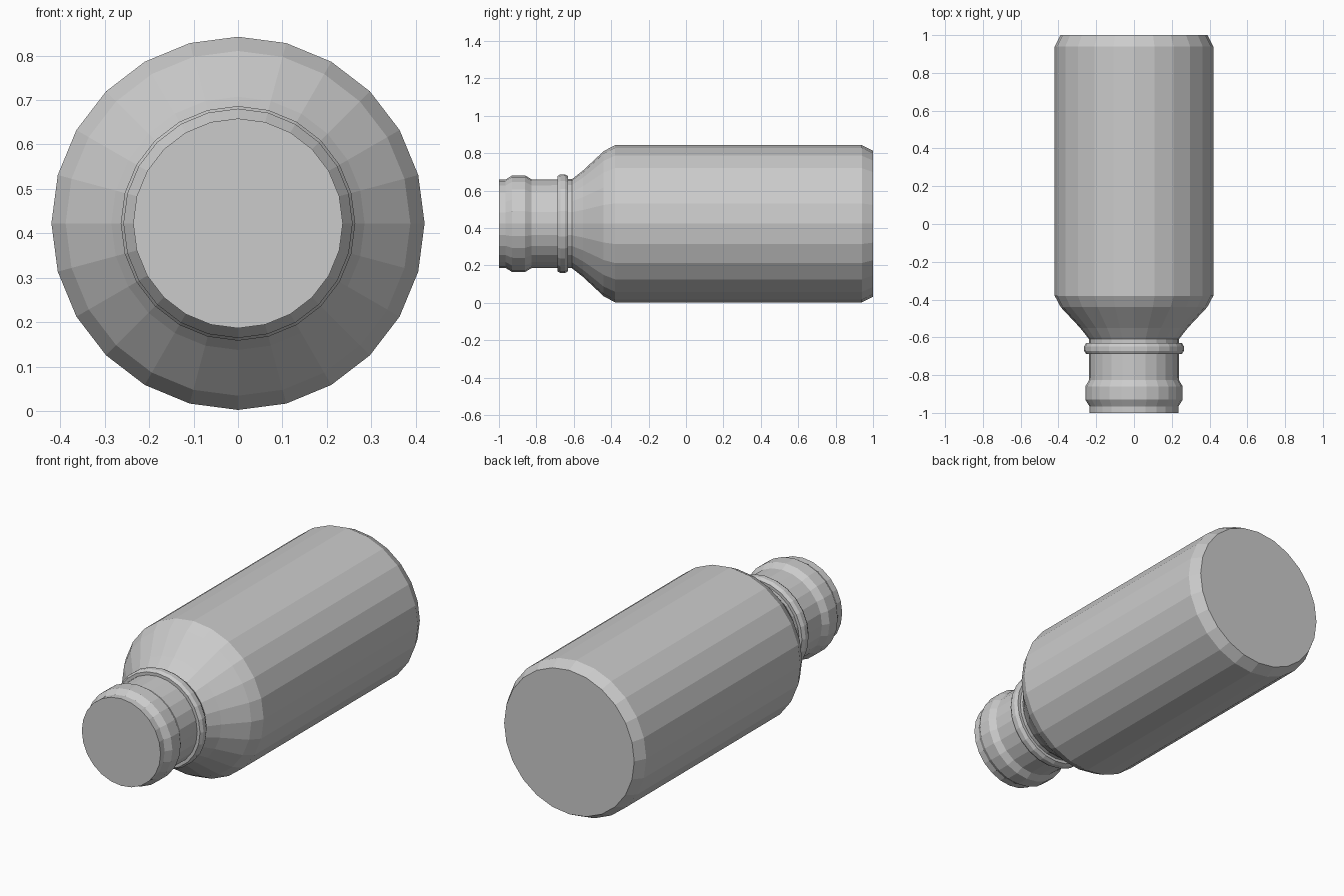
import bpy, bmesh
from math import sin, cos, pi

if "Cube" in bpy.data.objects:
    bpy.data.objects.remove(bpy.data.objects["Cube"])

SIDES = 24
CENTRE_Z = 0.4225


def lathe(name, profile, closed=False):
    """Revolve (y, radius) points around the horizontal y axis."""
    bm = bmesh.new()
    rings = []
    for y, r in profile:
        rings.append([bm.verts.new((r * sin(2 * pi * i / SIDES), y,
                                    CENTRE_Z + r * cos(2 * pi * i / SIDES)))
                      for i in range(SIDES)])
    pairs = list(zip(rings, rings[1:]))
    if closed:
        pairs.append((rings[-1], rings[0]))
    else:
        bm.faces.new(rings[0])
        bm.faces.new(rings[-1])
    for a, b in pairs:
        for i in range(SIDES):
            j = (i + 1) % SIDES
            bm.faces.new((a[i], a[j], b[j], b[i]))
    bmesh.ops.recalc_face_normals(bm, faces=bm.faces)
    mesh = bpy.data.meshes.new(name)
    bm.to_mesh(mesh)
    bm.free()
    obj = bpy.data.objects.new(name, mesh)
    bpy.context.collection.objects.link(obj)
    return obj


# Bottle: lip, beaded neck, sloping shoulder, straight body, chamfered base
lathe("bottle_body", [
    (-1.00, 0.236), (-0.965, 0.236), (-0.93, 0.258), (-0.86, 0.258),
    (-0.825, 0.237), (-0.61, 0.238), (-0.55, 0.285), (-0.44, 0.388),
    (-0.38, 0.42), (0.94, 0.42), (1.00, 0.39),
])

# Raised collar around the neck
lathe("neck_collar", [
    (-0.688, 0.228), (-0.688, 0.254), (-0.672, 0.264),
    (-0.648, 0.264), (-0.63, 0.254), (-0.63, 0.228),
], closed=True)
